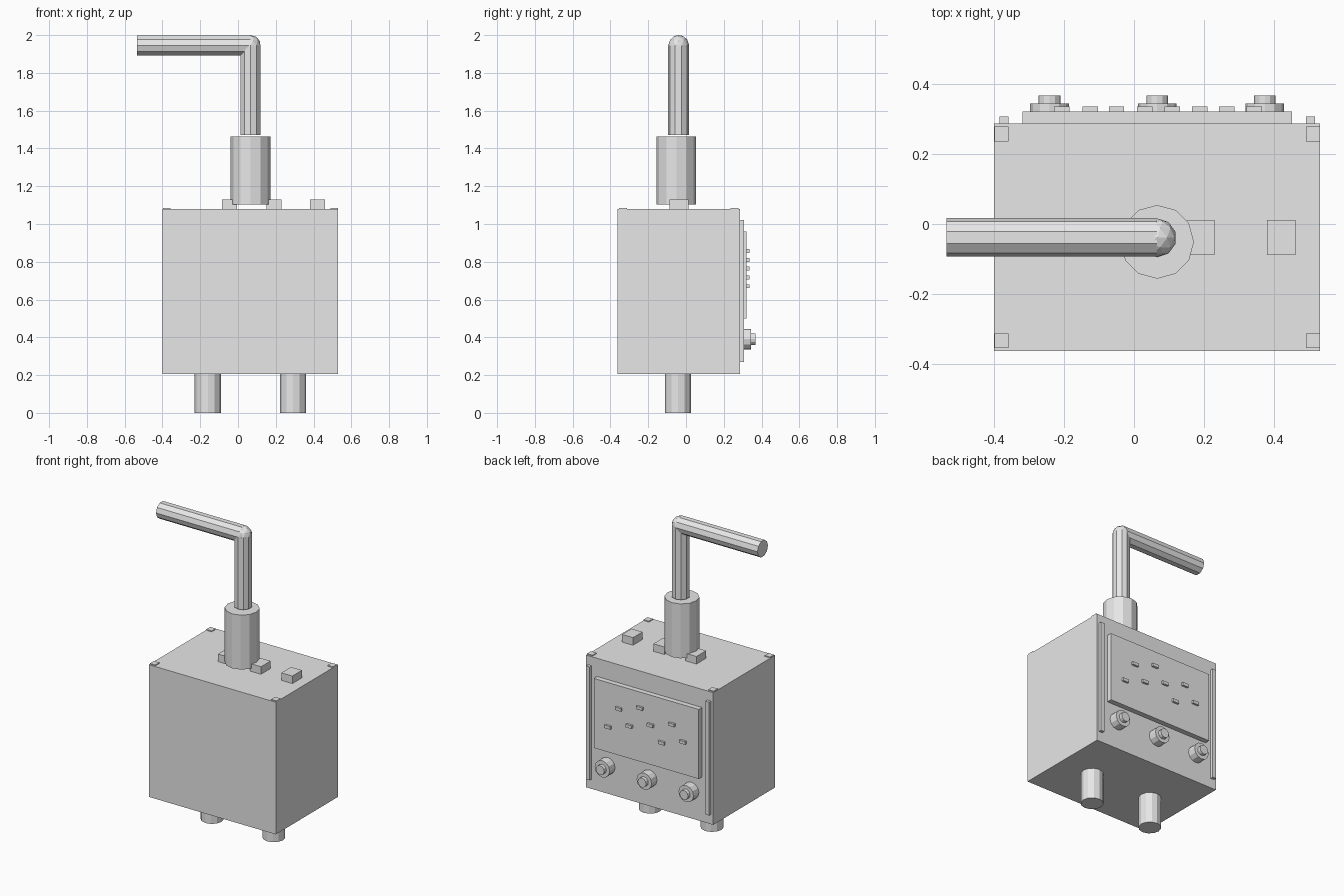
import bpy
import math

cube = bpy.data.objects.get("Cube")
if cube:
    bpy.data.objects.remove(cube, do_unlink=True)

grey = bpy.data.materials.new("light_grey")
grey.use_nodes = True
colour = (0.8, 0.8, 0.8, 1)
grey.diffuse_color = colour
grey.node_tree.nodes["Principled BSDF"].inputs["Base Color"].default_value = colour


def finish(name):
    obj = bpy.context.object
    obj.name = name
    obj.data.materials.append(grey)
    return obj


def box(name, x, y, z):
    """Box from (low, high) ranges on each axis."""
    bpy.ops.mesh.primitive_cube_add(size=1, location=[sum(r) / 2 for r in (x, y, z)])
    obj = finish(name)
    obj.scale = [r[1] - r[0] for r in (x, y, z)]
    bpy.ops.object.transform_apply(location=False, rotation=False, scale=True)
    return obj


def rod(name, centre, radius, length, sides=12, axis="Z"):
    turn = {"X": (0, math.pi / 2, 0), "Y": (math.pi / 2, 0, 0), "Z": (0, 0, 0)}[axis]
    bpy.ops.mesh.primitive_cylinder_add(vertices=sides, radius=radius, depth=length,
                                        location=centre, rotation=turn)
    return finish(name)


MID = 0.066  # middle of the case along x

# Case and its small corner caps
box("case", (-0.4, 0.53), (-0.362, 0.287), (0.205, 1.08))
for sx, side in ((-1, "right"), (1, "left")):
    for y, end in ((-0.333, "front"), (0.257, "back")):
        x = MID + sx * 0.444
        box(f"corner_cap_{end}_{side}", (x - 0.02, x + 0.02), (y - 0.021, y + 0.021), (1.06, 1.086))

    # Legs and back edge strips
    rod(f"leg_{side}", (MID + sx * 0.226, -0.043, 0.11), 0.069, 0.22)
    x = MID + sx * 0.437
    box(f"back_strip_{side}", (x - 0.013, x + 0.013), (0.28, 0.307), (0.27, 1.02))

# Blocks on the lid
for i, x in enumerate((-0.045, 0.19, 0.42)):
    box(f"lid_block_{i + 1}", (x - 0.04, x + 0.04), (-0.088, 0.012), (1.075, 1.13))

# Collar and bent handle
rod("collar", (MID, -0.051, 1.282), 0.105, 0.36)
rod("handle_upright", (MID, -0.04, 1.7075), 0.055, 0.475, 10)
rod("handle_arm", (MID / 2 - 0.2675, -0.038, 1.945), 0.055, MID + 0.535, 10, "X")
bpy.ops.mesh.primitive_ico_sphere_add(subdivisions=2, radius=0.055, location=(MID, -0.039, 1.945))
finish("handle_elbow")

# Back panel with rows of small buttons stepping upwards
box("back_panel", (-0.318, 0.45), (0.28, 0.321), (0.5, 0.96))
rows = ((0.265, 0.81, 2), (0.343, 0.67, 4), (-0.05, 0.67, 2))
for r, (x0, z0, count) in enumerate(rows):
    for i in range(count):
        x, z = x0 - i * 0.156, z0 + i * 0.047
        box(f"button_{r + 1}_{i + 1}", (x - 0.022, x + 0.022), (0.315, 0.335), (z - 0.01, z + 0.01))

# Three stepped knobs below the panel
for i in range(3):
    x = MID + (i - 1) * 0.307
    rod(f"knob_base_{i + 1}", (x, 0.312, 0.39), 0.055, 0.064, 12, "Y")
    rod(f"knob_cap_{i + 1}", (x, 0.352, 0.39), 0.031, 0.03, 12, "Y")
